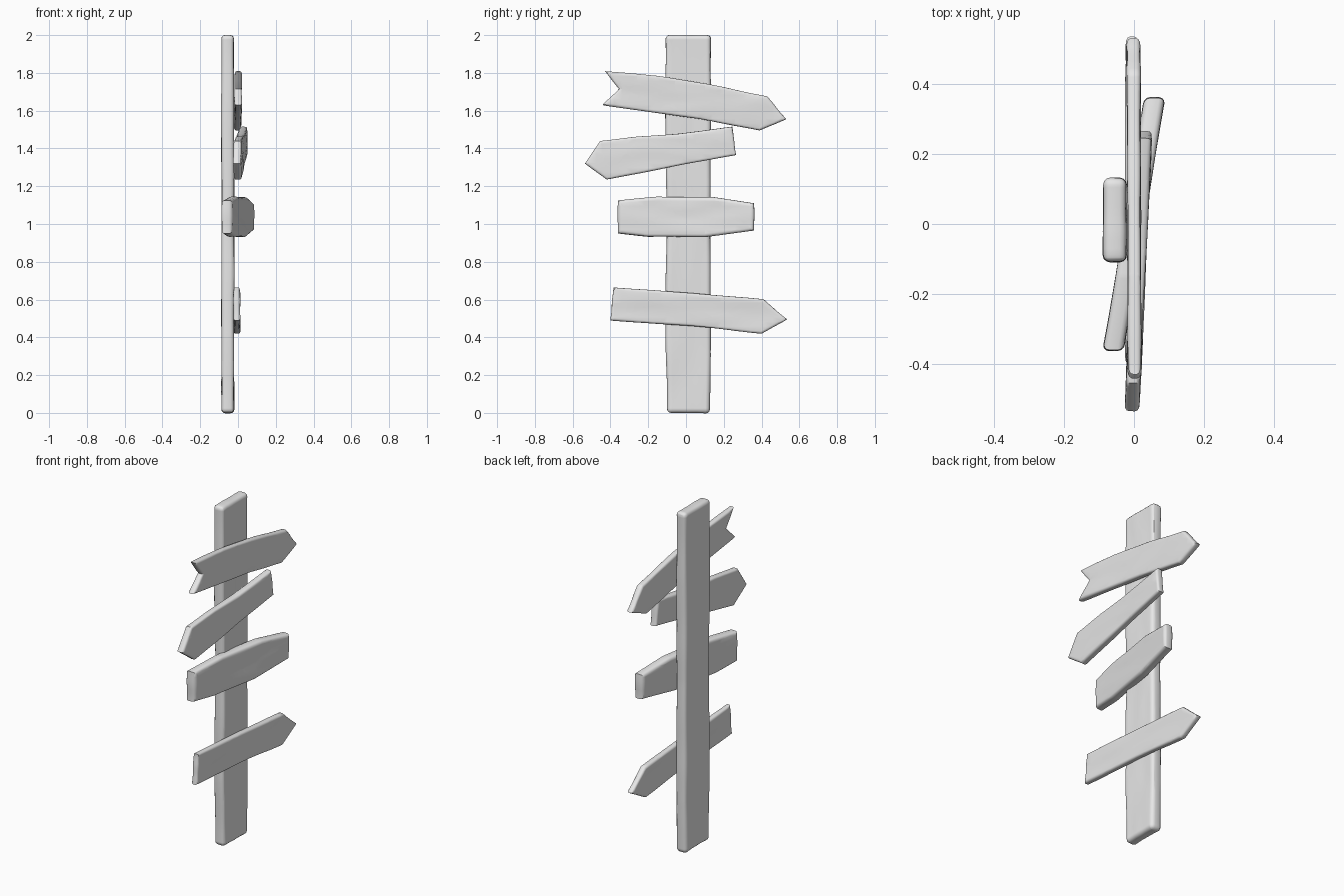
import bpy
import bmesh
from mathutils import Vector, noise

default_cube = bpy.data.objects.get("Cube")
if default_cube:
    bpy.data.objects.remove(default_cube, do_unlink=True)

# Single flat colour shared by every plank
wood = bpy.data.materials.new("plain grey wood")
wood.use_nodes = True
grey = (0.8, 0.8, 0.8, 1.0)
wood.diffuse_color = grey
wood.node_tree.nodes["Principled BSDF"].inputs["Base Color"].default_value = grey


def slice_mesh(bm, axis, low, high, step):
    """Cut evenly spaced loops so the surface can carry gentle wear."""
    normal = Vector((0, 0, 0))
    normal[axis] = 1
    position = low + step / 2
    while position < high:
        geometry = bm.verts[:] + bm.edges[:] + bm.faces[:]
        bmesh.ops.bisect_plane(bm, geom=geometry, dist=1e-5,
                               plane_co=normal * position, plane_no=normal)
        position += step


def plank(name, outline, centre, thickness, slope=0.0, bevel=0.012,
          upright=False, wear=0.004):
    """Extrude a (y, z) outline along x, round its rims, wear it and yaw it."""
    bm = bmesh.new()
    half = thickness / 2
    base = bm.faces.new([bm.verts.new((-half, y, z)) for y, z in outline])
    top = bmesh.ops.extrude_face_region(bm, geom=[base], use_keep_orig=True)["geom"]
    bmesh.ops.translate(bm, vec=(thickness, 0, 0),
                        verts=[v for v in top if isinstance(v, bmesh.types.BMVert)])
    bmesh.ops.recalc_face_normals(bm, faces=bm.faces[:])

    # Round the rims, plus the corner edges of the upright post
    rims = [e for e in bm.edges
            if abs(e.verts[0].co.x - e.verts[1].co.x) < half
            or (upright and e.calc_face_angle(0) > 0.6)]
    bmesh.ops.bevel(bm, geom=rims, offset=bevel, segments=3, profile=0.5,
                    affect='EDGES', clamp_overlap=True)
    bmesh.ops.triangulate(bm, faces=[f for f in bm.faces if len(f.verts) > 4])

    # Wear the wood with soft dents stretched along the grain
    ys = [p[0] for p in outline]
    zs = [p[1] for p in outline]
    slice_mesh(bm, 1, min(ys), max(ys), 0.025 if upright else 0.04)
    slice_mesh(bm, 2, min(zs), max(zs), 0.05 if upright else 0.025)
    bm.normal_update()
    along, across = (4, 14) if not upright else (14, 4)
    offsets = []
    for v in bm.verts:
        sample = Vector((v.co.x * 10, v.co.y * along, v.co.z * across))
        offsets.append(v.normal * noise.noise(sample) * wear)
    for v, offset in zip(bm.verts, offsets):
        v.co += offset
        v.co.x += centre + slope * v.co.y

    mesh = bpy.data.meshes.new(name)
    bm.to_mesh(mesh)
    bm.free()
    mesh.materials.append(wood)
    obj = bpy.data.objects.new(name, mesh)
    bpy.context.collection.objects.link(obj)
    bpy.ops.object.select_all(action='DESELECT')
    obj.select_set(True)
    bpy.context.view_layer.objects.active = obj
    bpy.ops.object.shade_smooth_by_angle(angle=0.7)
    return obj


# Upright post
plank("post",
      [(-0.1, 0), (0.125, 0), (0.132, 0.3), (0.128, 1), (0.132, 1.6),
       (0.132, 2), (-0.108, 2), (-0.108, 1.5), (-0.103, 1), (-0.108, 0.4)],
      centre=-0.054, thickness=0.066, bevel=0.02, upright=True)

# Swallow-tailed board pointing back
plank("top_board",
      [(-0.44, 1.63), (0.07, 1.555), (0.39, 1.495), (0.53, 1.555),
       (0.43, 1.675), (0.1, 1.745), (-0.15, 1.785), (-0.43, 1.81),
       (-0.355, 1.715)],
      centre=0.0, thickness=0.038, slope=-0.003)

# Board pointing forward
plank("upper_board",
      [(-0.535, 1.32), (-0.42, 1.235), (0.02, 1.32), (0.265, 1.365),
       (0.245, 1.515), (-0.05, 1.475), (-0.25, 1.465), (-0.455, 1.44)],
      centre=0.018, thickness=0.042, slope=0.046)

# Thick plain board, turned through the post
plank("middle_board",
      [(-0.36, 0.95), (-0.2, 0.932), (0.1, 0.932), (0.36, 0.965),
       (0.36, 1.11), (0.15, 1.14), (-0.15, 1.145), (-0.36, 1.125)],
      centre=0.0, thickness=0.057, slope=0.165, bevel=0.016)

# Lowest board pointing back
plank("bottom_board",
      [(-0.4, 0.49), (0.02, 0.46), (0.4, 0.42), (0.535, 0.495),
       (0.41, 0.6), (0.02, 0.635), (-0.385, 0.665)],
      centre=-0.006, thickness=0.036)
